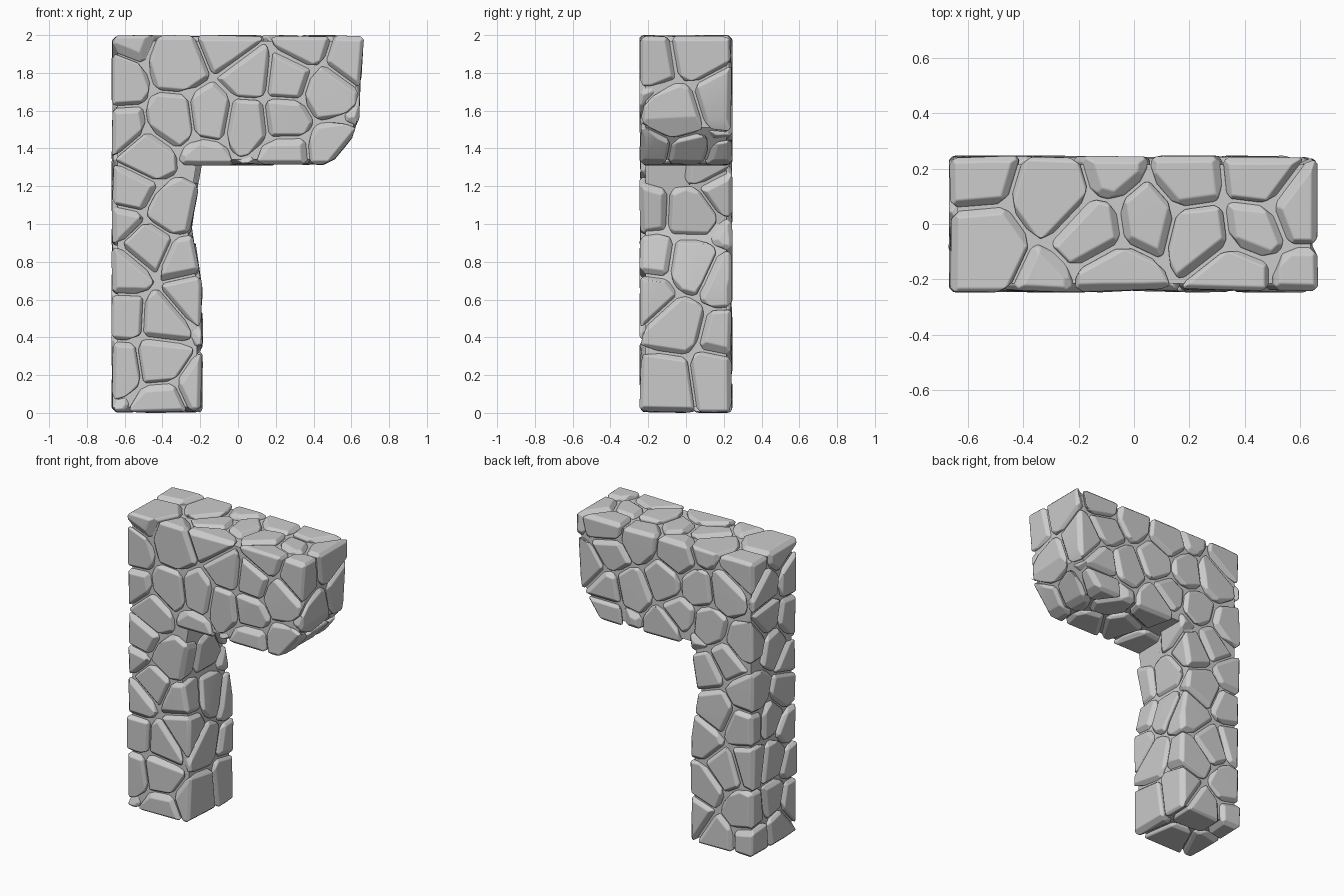
import bpy, bmesh, math, random
from mathutils import Vector

if "Cube" in bpy.data.objects:
    bpy.data.objects.remove(bpy.data.objects["Cube"])
random.seed(11)

HALF = 0.247      # half thickness
SPACING = 0.185   # stone spacing
# convex (x, z) profiles, counter-clockwise, overlapping into one bent wall
REGIONS = {
    "column_low": [(-.67, 0), (-.185, 0), (-.185, .68), (-.24, 1), (-.292, 1.3), (-.67, 1.3)],
    "column_high": [(-.67, .6), (-.307, .6), (-.073, 2), (-.67, 2)],
    "beam": [(-.67, 1.31), (.49, 1.31), (.645, 1.5), (.645, 1.72), (.67, 2), (-.67, 2)],
}
# the beam end is split so each part stays convex
REGIONS["beam"] = [(-.67, 1.31), (.49, 1.31), (.642, 1.5), (.672, 2), (-.67, 2)]


def planes_of(poly):
    out = [(Vector((0, s * HALF, 0)), Vector((0, s, 0))) for s in (-1, 1)]
    for (x1, z1), (x2, z2) in zip(poly, poly[1:] + poly[:1]):
        out.append((Vector((x1, 0, z1)), Vector((z2 - z1, 0, x1 - x2)).normalized()))
    return out


PLANES = {k: planes_of(p) for k, p in REGIONS.items()}


def cut(bm, co, no):
    r = bmesh.ops.bisect_plane(bm, geom=bm.verts[:] + bm.edges[:] + bm.faces[:], dist=1e-5,
                               plane_co=co, plane_no=no, clear_outer=True)
    edges = [e for e in r["geom_cut"] if isinstance(e, bmesh.types.BMEdge) and e.is_boundary]
    if len(edges) > 2:
        bmesh.ops.edgenet_fill(bm, edges=edges)


def convex(planes):
    bm = bmesh.new()
    bmesh.ops.create_cube(bm, size=6)
    for co, no in planes:
        cut(bm, co, no)
    bmesh.ops.recalc_face_normals(bm, faces=bm.faces[:])
    return bm


def region_at(p):
    if p.z < 1:
        return "column_low"
    return "column_high" if p.z < 1.42 and p.x < -.2 else "beam"


def collect(target, bm):
    me = bpy.data.meshes.new("piece")
    bm.to_mesh(me)
    bm.free()
    target.from_mesh(me)
    bpy.data.meshes.remove(me)


def finish(name, bm):
    me = bpy.data.meshes.new(name)
    bm.to_mesh(me)
    bm.free()
    ob = bpy.data.objects.new(name, me)
    bpy.context.collection.objects.link(ob)
    return ob


# stone centres scattered just under the surface
seeds = []
for _ in range(40000):
    p = Vector((random.uniform(-.67, .67), random.uniform(-HALF, HALF), random.uniform(0, 2)))
    depth = min((co - p).dot(no) for co, no in PLANES[region_at(p)])
    if .04 < depth < .085 and all((p - q).length > SPACING for q in seeds):
        seeds.append(p)

# stones: cells around each centre, trimmed to the wall, then chamfered
stones = bmesh.new()
for p in seeds:
    planes = []
    for co, no in PLANES[region_at(p)]:
        tilt = Vector([random.uniform(-.035, .035) for _ in range(3)])
        foot = p + no * (co - p).dot(no)
        planes.append((foot - no * random.uniform(0, .008), (no + tilt).normalized()))
        planes.append((co, no))
    for q in seeds:
        d = q - p
        if 0 < d.length < .9:
            n = d.normalized()
            planes.append(((p + q) / 2 - n * .006, n))
    bm = convex(planes)
    chamfers = []
    for e in bm.edges:
        if len(e.link_faces) == 2 and e.calc_length() > .02:
            a, b = (f.normal.copy() for f in e.link_faces)
            if a.angle(b, 0) > math.radians(30):
                n = (a + b).normalized()
                mid = (e.verts[0].co + e.verts[1].co) / 2
                chamfers.append((mid - n * random.uniform(.01, .02), n))
    for co, no in chamfers:
        cut(bm, co, no)
    bmesh.ops.remove_doubles(bm, verts=bm.verts[:], dist=.008)
    bmesh.ops.recalc_face_normals(bm, faces=bm.faces[:])
    collect(stones, bm)
ob = finish("stones", stones)
bpy.context.view_layer.objects.active = ob
ob.select_set(True)
bpy.ops.object.shade_smooth()
bev = ob.modifiers.new("worn_edges", "BEVEL")
bev.width = .006
bev.segments = 2
bev.use_clamp_overlap = False
bev.limit_method = 'ANGLE'
bev.angle_limit = math.radians(20)
bev.harden_normals = True

# mortar core filling the joints
core = bmesh.new()
for planes in PLANES.values():
    collect(core, convex([(co - no * .032, no) for co, no in planes]))
finish("mortar_core", core)
